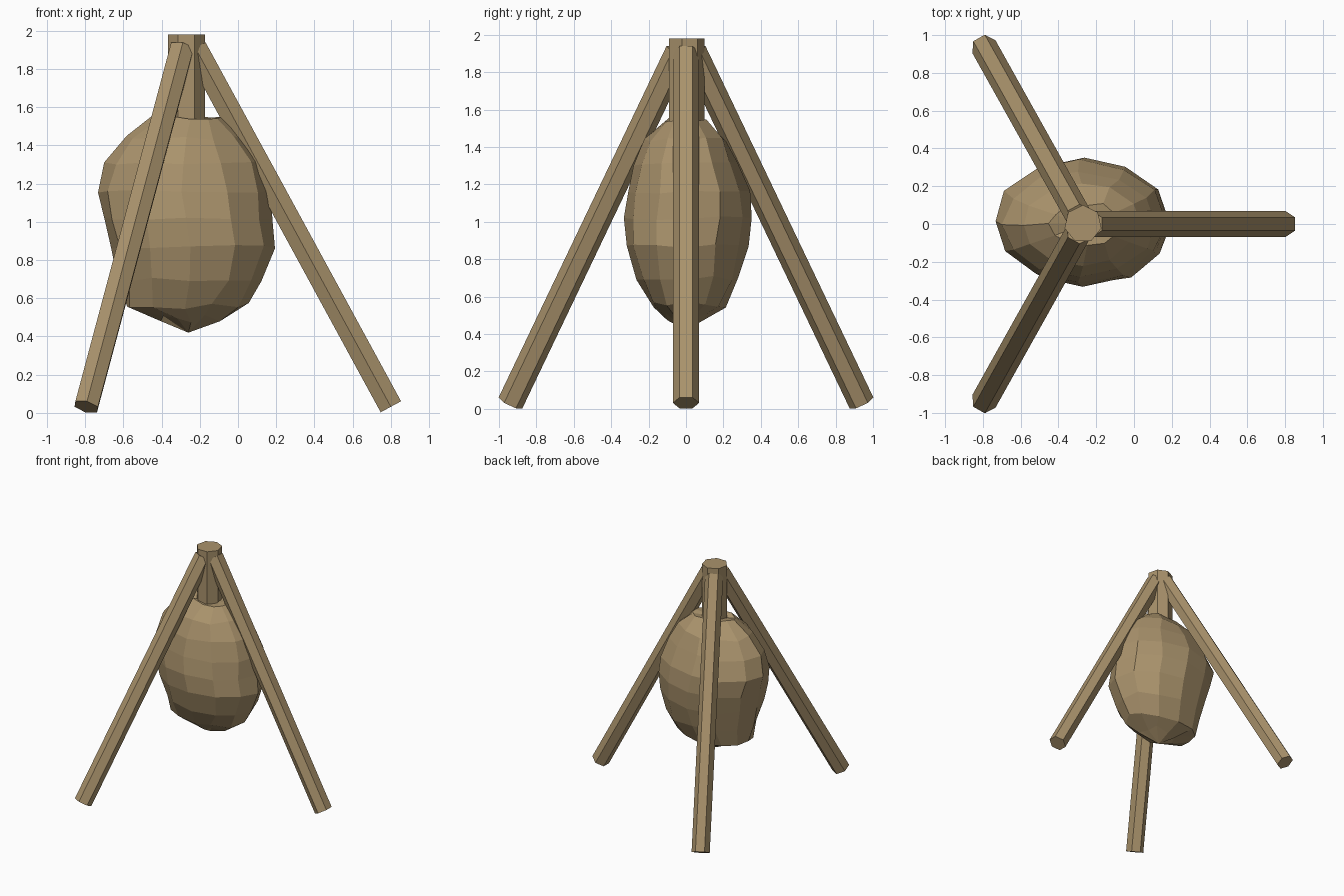
import bpy, bmesh, math, random
from mathutils import Vector

if "Cube" in bpy.data.objects:
    bpy.data.objects.remove(bpy.data.objects["Cube"])

random.seed(4)
APEX_X = -0.27

wood = bpy.data.materials.new("tan wood")
wood.diffuse_color = (0.40, 0.29, 0.15, 1)
wood.use_nodes = True
wood.node_tree.nodes["Principled BSDF"].inputs["Base Color"].default_value = wood.diffuse_color


def make(name, rings, bottom=None, top=None):
    """Skin a stack of vertex rings; ends close to a pole or a flat cap."""
    bm = bmesh.new()
    loops = [[bm.verts.new(p) for p in r] for r in rings]
    n = len(loops[0])
    for a, b in zip(loops, loops[1:]):
        for i in range(n):
            j = (i + 1) % n
            bm.faces.new((a[i], a[j], b[j], b[i]))
    for loop, pole in ((loops[0], bottom), (loops[-1], top)):
        if pole is None:
            bm.faces.new(loop)
        else:
            v = bm.verts.new(pole)
            for i in range(n):
                bm.faces.new((loop[i], loop[(i + 1) % n], v))
    bmesh.ops.recalc_face_normals(bm, faces=bm.faces)
    me = bpy.data.meshes.new(name)
    bm.to_mesh(me)
    bm.free()
    me.materials.append(wood)
    ob = bpy.data.objects.new(name, me)
    bpy.context.collection.objects.link(ob)
    return ob


def tube(name, p, q, side, radius, sides):
    """Prism from p to q with its first corner pointing along side."""
    d = (q - p).normalized()
    n = d.cross(side)
    angles = [math.tau * i / sides for i in range(sides)]
    offs = [radius * (math.cos(a) * side + math.sin(a) * n) for a in angles]
    return make(name, [[p + o for o in offs], [q + o for o in offs]])


# Seven-sided centre post
tube("centre_post", Vector((APEX_X, 0, 1.40)), Vector((APEX_X, 0, 1.98)),
     Vector((0, 1, 0)), 0.1, 7)

# Three splayed hexagonal legs
for name, deg, reach in (("right_leg", 0, 1.07), ("back_leg", 119.2, 1.075),
                         ("front_leg", -119.2, 1.075)):
    a = math.radians(deg)
    out = Vector((math.cos(a), math.sin(a), 0))
    side = Vector((-math.sin(a), math.cos(a), 0))
    base = Vector((APEX_X, 0, 0))
    tube(name, base + out * reach + Vector((0, 0, 0.032)),
         base + out * 0.047 + Vector((0, 0, 1.91)), side, 0.07, 6)

# Hanging lumpy sack: height, x range, y range, roughness
profile = [
    (0.49, -0.42, -0.09, -0.10, 0.10, 0.025),
    (0.56, -0.60, 0.04, -0.19, 0.20, 0.02),
    (0.70, -0.63, 0.13, -0.26, 0.27, 0.012),
    (0.87, -0.67, 0.19, -0.325, 0.325, 0.01),
    (1.02, -0.71, 0.18, -0.335, 0.345, 0.01),
    (1.16, -0.74, 0.165, -0.31, 0.335, 0.01),
    (1.31, -0.70, 0.12, -0.28, 0.28, 0.01),
    (1.44, -0.59, 0.03, -0.215, 0.215, 0.012),
    (1.54, -0.45, -0.07, -0.11, 0.11, 0.015),
]
SEG = 12
rings = []
for z, x0, x1, y0, y1, rough in profile:
    ring = []
    for i in range(SEG):
        a = math.tau * i / SEG
        j = [random.uniform(-rough, rough) for _ in range(3)]
        ring.append(Vector(((x0 + x1) / 2 + (x1 - x0) / 2 * math.cos(a) + j[0],
                            (y0 + y1) / 2 + (y1 - y0) / 2 * math.sin(a) + j[1],
                            z + j[2])))
    rings.append(ring)
make("hanging_sack", rings, Vector((-0.26, 0, 0.42)), Vector((APEX_X, 0, 1.53)))
